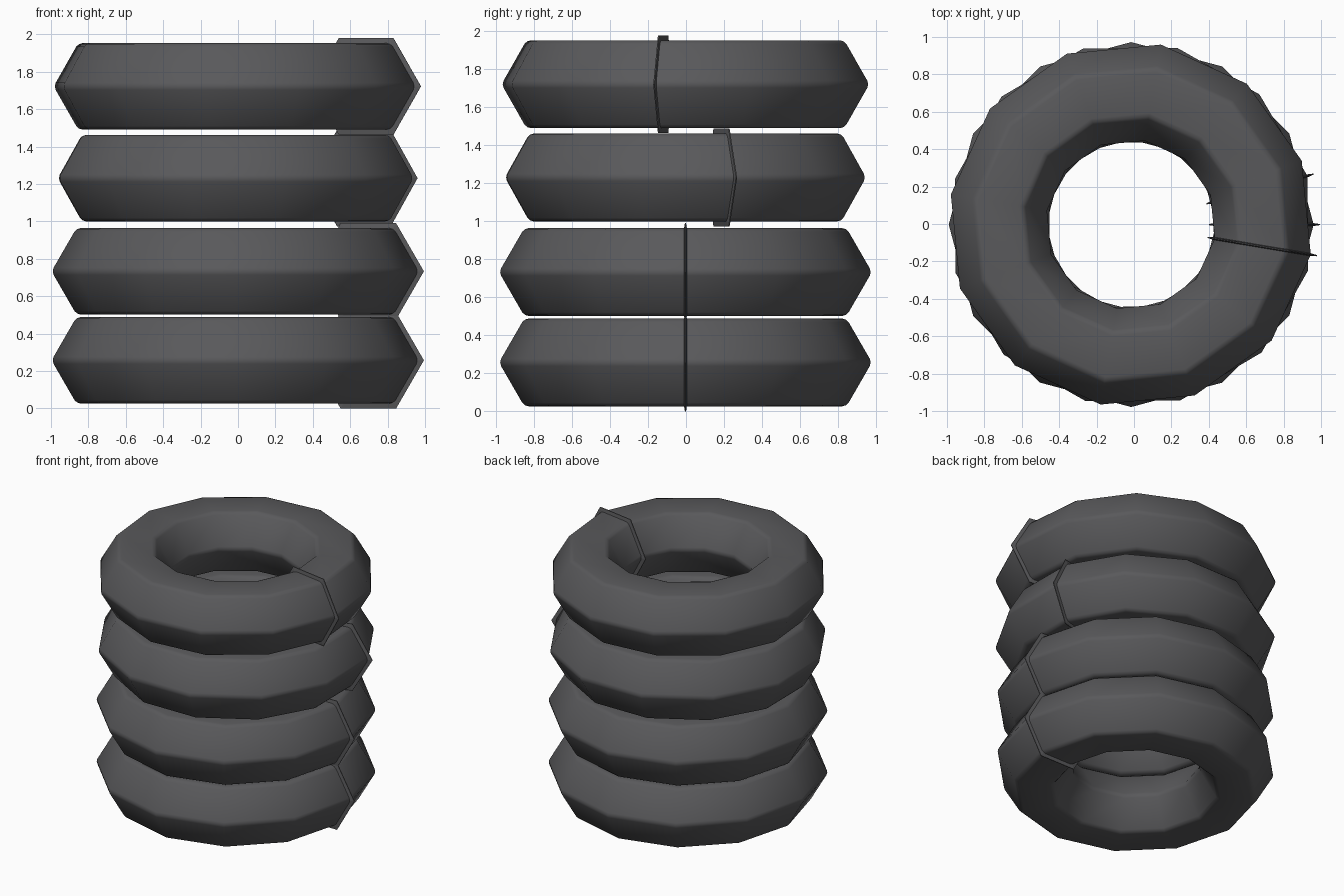
import bpy, bmesh
from math import sin, cos, radians, tau

if "Cube" in bpy.data.objects:
    bpy.data.objects.remove(bpy.data.objects["Cube"])

SEGMENTS, SIDES = 12, 6
RING_R, BODY_R, SEAM_R = 0.715, 0.267, 0.297

rubber = bpy.data.materials.new("dark_rubber")
rubber.diffuse_color = (0.1, 0.1, 0.105, 1)
rubber.use_nodes = True
rubber.node_tree.nodes["Principled BSDF"].inputs["Base Color"].default_value = rubber.diffuse_color


def hex_section(bm, centre_r, r, angle, shift=0.0):
    """One hexagonal cross-section standing at an angle around the ring."""
    verts = []
    for i in range(SIDES):
        a = tau * i / SIDES
        rad = centre_r + r * cos(a)
        verts.append(bm.verts.new((rad * cos(angle) - shift * sin(angle),
                                   rad * sin(angle) + shift * cos(angle),
                                   r * sin(a))))
    return verts


def bridge(bm, a, b):
    for i in range(SIDES):
        j = (i + 1) % SIDES
        bm.faces.new((a[i], b[i], b[j], a[j]))


def finish(bm, name, loc, turn):
    bmesh.ops.recalc_face_normals(bm, faces=bm.faces)
    mesh = bpy.data.meshes.new(name)
    bm.to_mesh(mesh)
    bm.free()
    mesh.materials.append(rubber)
    obj = bpy.data.objects.new(name, mesh)
    bpy.context.collection.objects.link(obj)
    obj.location = loc
    obj.rotation_euler.z = radians(turn)
    return obj


def tyre(index, z, turn, x):
    # Hexagonal ring body with softened long edges
    bm = bmesh.new()
    rings = [hex_section(bm, RING_R, BODY_R, tau * k / SEGMENTS) for k in range(SEGMENTS)]
    for k in range(SEGMENTS):
        bridge(bm, rings[k], rings[(k + 1) % SEGMENTS])
    for f in bm.faces:
        f.smooth = True
    body = finish(bm, f"tyre_{index}", (x, -0.003, z), turn)
    bev = body.modifiers.new("soft_edges", "BEVEL")
    bev.limit_method = 'ANGLE'
    bev.angle_limit = radians(40)
    bev.width = 0.022
    bev.segments = 2

    # Thin raised seam fin around the cross-section
    bm = bmesh.new()
    loops = [hex_section(bm, 0.712, r, 0, s) for r, s in
             ((0.255, -0.009), (SEAM_R, -0.003), (SEAM_R, 0.003), (0.255, 0.009))]
    for a, b in zip(loops, loops[1:]):
        bridge(bm, a, b)
    finish(bm, f"tyre_seam_{index}", (x, -0.003, z), turn)


# Stack: height of centre, turn, sideways offset
for n, (z, turn, x) in enumerate(((0.257, 0, -0.015), (0.733, 0, -0.015),
                                  (1.231, 15.5, -0.013), (1.722, -9.5, -0.017)), 1):
    tyre(n, z, turn, x)
